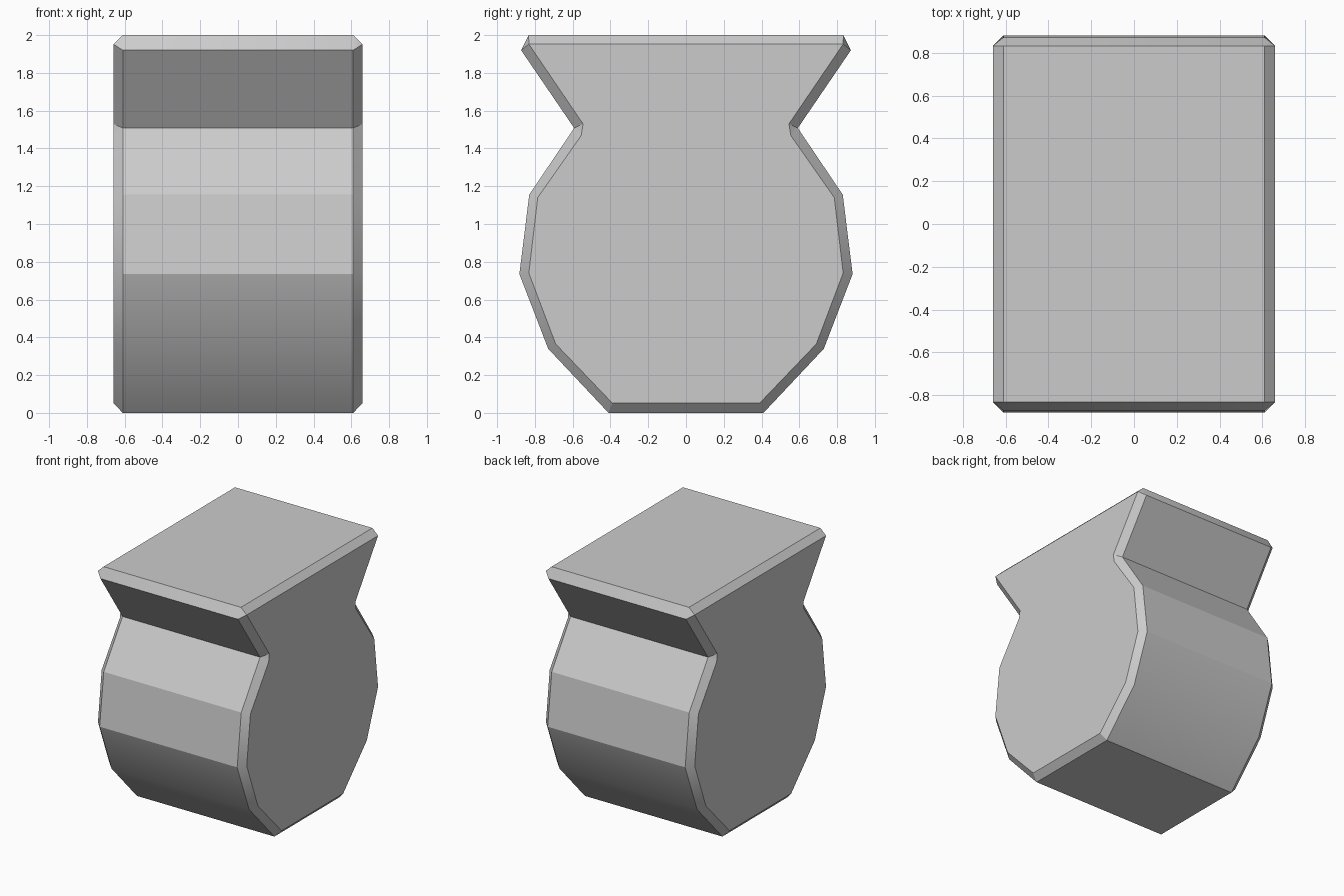
import bpy, bmesh, math

if "Cube" in bpy.data.objects:
    bpy.data.objects.remove(bpy.data.objects["Cube"])

# Half profiles (y, z), bottom to top: full outline and inset end-cap outline.
# A repeated point makes a corner triangle in the chamfer.
outer = [(0.41, 0), (0.73, 0.34), (0.882, 0.735), (0.83, 1.155),
         (0.592, 1.508), (0.592, 1.508), (0.873, 1.92), (0.833, 2.0)]
inner = [(0.39, 0.052), (0.69, 0.365), (0.832, 0.74), (0.785, 1.14),
         (0.555, 1.468), (0.545, 1.53), (0.832, 1.952), (0.832, 1.952)]


def ring(bm, half, x):
    """Mirror a half profile into a closed loop of vertices at x."""
    loop = half + [(-y, z) for y, z in reversed(half)]
    return [bm.verts.new((x, y, z)) for y, z in loop]


# Vase-shaped block: cap, chamfer, body, chamfer, cap
bm = bmesh.new()
rings = [ring(bm, p, x) for p, x in
         ((inner, -0.66), (outer, -0.61), (outer, 0.61), (inner, 0.66))]
for a, b in zip(rings, rings[1:]):
    for i in range(len(a)):
        j = (i + 1) % len(a)
        bm.faces.new((a[i], a[j], b[j], b[i]))
bm.faces.new(rings[0])
bm.faces.new(rings[-1])
bmesh.ops.remove_doubles(bm, verts=bm.verts, dist=0.0005)
bmesh.ops.recalc_face_normals(bm, faces=bm.faces)

mesh = bpy.data.meshes.new("flared_block")
bm.to_mesh(mesh)
bm.free()
block = bpy.data.objects.new("flared_block", mesh)
bpy.context.collection.objects.link(block)

# Smooth only the shallow lower edges
bpy.context.view_layer.objects.active = block
block.select_set(True)
bpy.ops.object.shade_smooth_by_angle(angle=math.radians(25))
